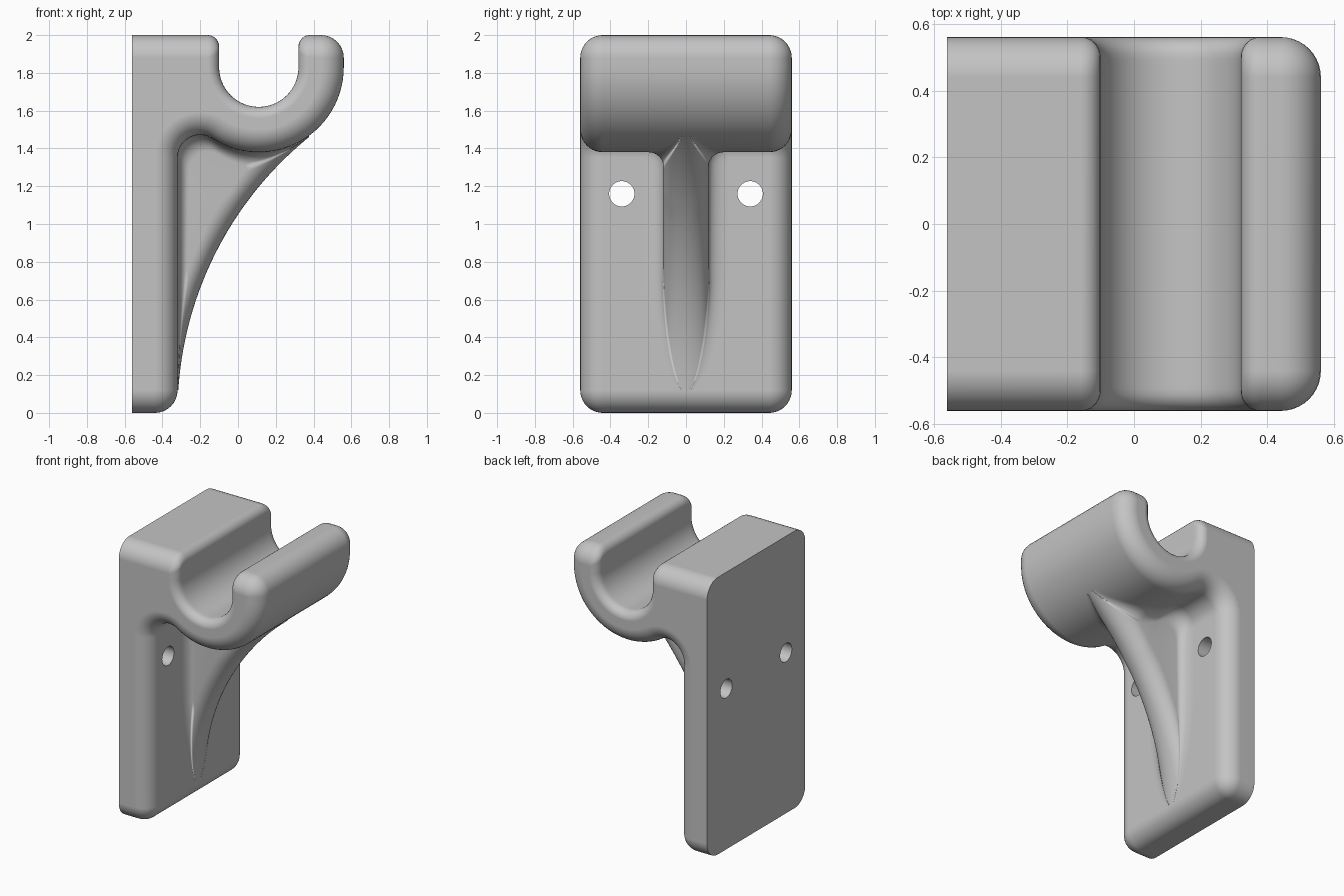
import bpy, bmesh
from math import sin, cos, acos, sqrt, pi, radians
from mathutils import Vector

cube = bpy.data.objects.get("Cube")
if cube:
    bpy.data.objects.remove(cube, do_unlink=True)

HALF = 0.56            # half depth of the bracket
R, R_IN = 0.12, 0.06   # outer and channel edge radii
HOOK = (0.11, 1.83)    # hook centre
CORNER = (-0.2, 1.352) # underside fillet centre

grey = bpy.data.materials.new("plain_grey")
grey.use_nodes = True
grey.diffuse_color = (0.55, 0.55, 0.55, 1)
grey.node_tree.nodes["Principled BSDF"].inputs["Base Color"].default_value = grey.diffuse_color


def arc(centre, r, a0, a1, n):
    angles = [radians(a0 + (a1 - a0) * i / n) for i in range(n + 1)]
    return [(centre[0] + r * cos(a), centre[1] + r * sin(a)) for a in angles]


def add_object(name, bm):
    mesh = bpy.data.meshes.new(name)
    bm.to_mesh(mesh)
    bm.free()
    obj = bpy.data.objects.new(name, mesh)
    bpy.context.collection.objects.link(obj)
    mesh.materials.append(grey)
    return obj


def activate(obj):
    bpy.ops.object.select_all(action='DESELECT')
    obj.select_set(True)
    bpy.context.view_layer.objects.active = obj


def smooth(obj):
    activate(obj)
    bpy.ops.object.shade_smooth_by_angle(angle=radians(35))


def profile(d, e):
    """Side outline, inset by d outside and e inside the channel."""
    lip = 1.94 - d + e
    return ([(-HALF, d)]
            + arc((-0.44, R), R - d, -90, 0, 8)
            + arc(CORNER, R + d, 180, 57, 12)
            + arc(HOOK, 0.45 - d, -123, 0, 28)
            + arc((0.44, 2 - R), R - d, 0, 90, 8)
            + arc((0.38, lip), R_IN - e, 90, 180, 6)
            + arc(HOOK, 0.21 + e, 0, -180, 32)
            + arc((-0.16, lip), R_IN - e, 0, 90, 6)
            + [(-HALF, 2 - d)])


# Wall plate and hook: one outline lofted across with rounded sides
side = [(HALF - R + R * cos(k * pi / 20), R * (1 - sin(k * pi / 20))) for k in range(11)]
stations = side + [(-y, d) for y, d in reversed(side)]
bm = bmesh.new()
rings = []
for y, d in stations:
    over = min(R_IN, max(0, abs(y) - HALF + R_IN))
    e = R_IN - sqrt(R_IN ** 2 - over ** 2)
    rings.append([bm.verts.new((x, y, z)) for x, z in profile(d, e)])
for a, b in zip(rings, rings[1:]):
    for i in range(len(a)):
        j = (i + 1) % len(a)
        bm.faces.new((a[i], a[j], b[j], b[i]))
bm.faces.new(rings[0])
bm.faces.new(rings[-1])
bmesh.ops.remove_doubles(bm, verts=bm.verts, dist=1e-5)
bmesh.ops.recalc_face_normals(bm, faces=bm.faces)
body = add_object("wall_plate_and_hook", bm)

# Screw holes
for y in (-0.34, 0.34):
    bpy.ops.mesh.primitive_cylinder_add(vertices=40, radius=0.067, depth=1,
                                        location=(-0.44, y, 1.16), rotation=(0, pi / 2, 0))
    cutter = bpy.context.object
    cutter.name = "screw_hole_cutter"
    cutter.hide_render = True
    activate(body)
    mod = body.modifiers.new("screw_hole", 'BOOLEAN')
    mod.operation = 'DIFFERENCE'
    mod.solver = 'EXACT'
    mod.object = cutter
    bpy.ops.object.modifier_apply(modifier=mod.name)
    bpy.data.objects.remove(cutter, do_unlink=True)
smooth(body)
weighted = body.modifiers.new("even_shading", 'WEIGHTED_NORMAL')
weighted.keep_sharp = True


# Support rib: round-edged web blended into the plate and hook
def rib_section(h, r=0.12, f=0.1, n=8):
    t = acos(max(0, 1 - h / (r + f)))
    w = (r + f) * sin(t)
    half = [(w - f * sin(t * i / n), f * (1 - cos(t * i / n))) for i in range(n + 1)]
    half += [(r * sin(t * i / n), h - r * (1 - cos(t * i / n))) for i in range(n, -1, -1)]
    return half + [(-y, k) for y, k in reversed(half[:-1])]


def spread(a, b, n):
    return [a + (b - a) * i / n for i in range(n)]


plate_line = [(-0.32, z) for z in spread(0.12, CORNER[1], 36)]
base = plate_line + arc(CORNER, R, 180, 57, 12)[:-1] + arc(HOOK, 0.45, -123, -54, 28)
sweep = spread(0.064, 0.55, 36) + spread(0.55, 0.62, 12) + spread(0.62, 0.89, 28) + [0.89]

bm = bmesh.new()
rows = []
for (bx, bz), a in zip(base, sweep):
    foot = Vector((bx, 0, bz))
    edge = Vector((1.56 - 1.88 * cos(a), 0, 1.88 * sin(a)))
    out = edge - foot
    h = out.length
    rows.append([bm.verts.new(foot + out * (k / h) + Vector((0, y, 0)))
                 for y, k in rib_section(h)])
for a, b in zip(rows, rows[1:]):
    for i in range(len(a) - 1):
        bm.faces.new((a[i], b[i], b[i + 1], a[i + 1]))
rib = add_object("support_rib", bm)
for poly in rib.data.polygons:
    poly.use_smooth = True
